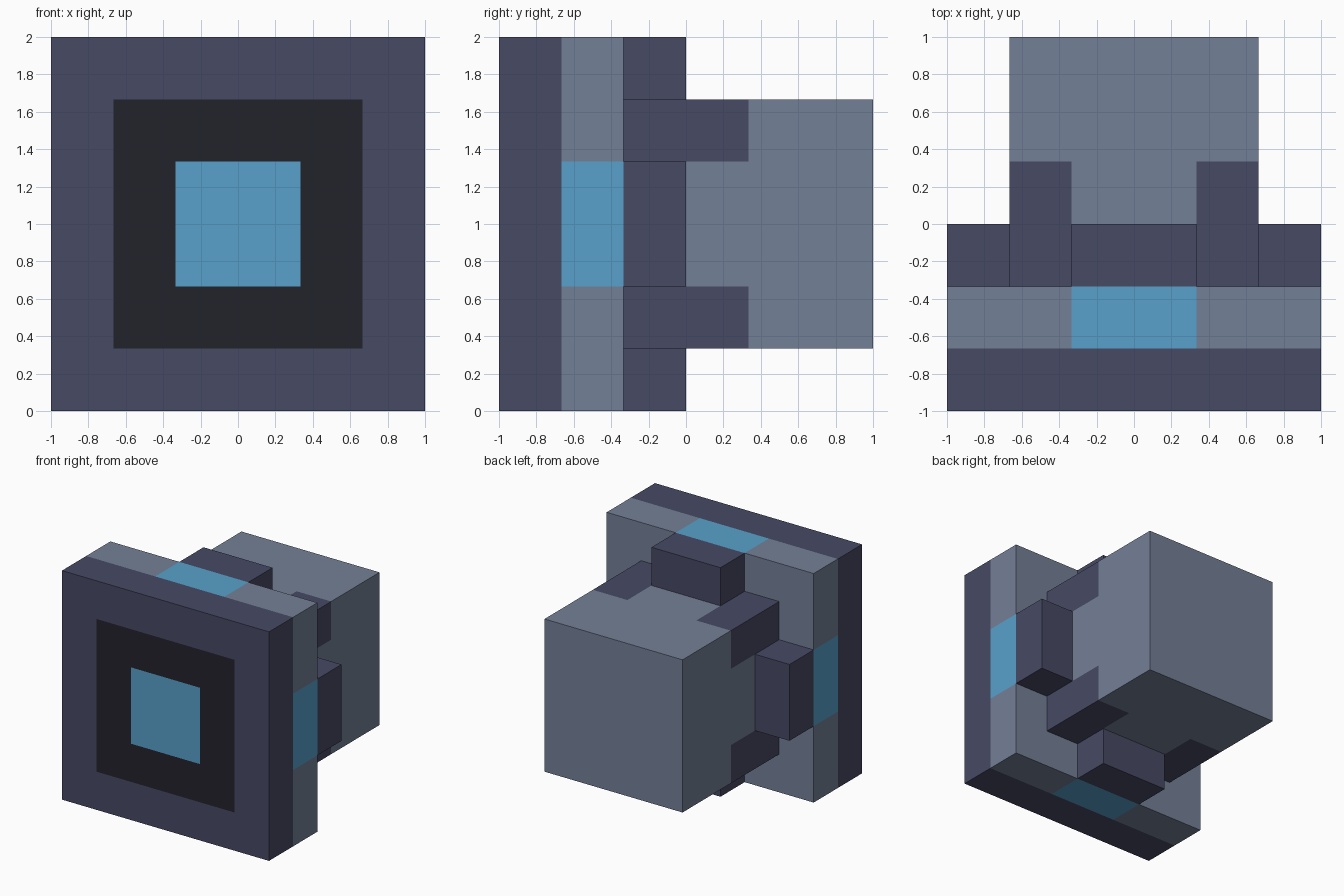
import bpy, bmesh
from mathutils import Vector

if "Cube" in bpy.data.objects:
    bpy.data.objects.remove(bpy.data.objects["Cube"])

T = 1 / 3  # one grid module


def material(name, rgb):
    lin = [((c / 255 + 0.055) / 1.055) ** 2.4 for c in rgb]
    m = bpy.data.materials.new(name)
    m.diffuse_color = (*lin, 1)
    m.use_nodes = True
    m.node_tree.nodes["Principled BSDF"].inputs["Base Color"].default_value = m.diffuse_color
    return m


MATS = [material("slate_grey", (116, 128, 151)), material("dark_indigo", (71, 74, 100)),
        material("near_black", (34, 34, 43)), material("sky_blue", (88, 161, 203))]
GREY, DARK, BLACK, BLUE = range(4)


def box(name, lo, hi, rule, cuts=()):
    """Box between two corners, sliced at (axis, position) cuts and coloured by rule."""
    lo, hi = Vector(lo), Vector(hi)
    bm = bmesh.new()
    bmesh.ops.create_cube(bm, size=1)
    for v in bm.verts:
        v.co = Vector([(lo[i] + hi[i]) / 2 + v.co[i] * (hi[i] - lo[i]) for i in range(3)])
    for axis, pos in cuts:
        co, no = Vector(), Vector()
        co[axis], no[axis] = pos, 1
        bmesh.ops.bisect_plane(bm, geom=bm.verts[:] + bm.edges[:] + bm.faces[:],
                               dist=1e-5, plane_co=co, plane_no=no)
    bm.normal_update()
    for f in bm.faces:
        f.material_index = rule(f.calc_center_median(), f.normal)
    me = bpy.data.meshes.new(name)
    bm.to_mesh(me)
    bm.free()
    for m in MATS:
        me.materials.append(m)
    ob = bpy.data.objects.new(name, me)
    bpy.context.collection.objects.link(ob)


# Front plate: square target on the front, banded rim, plain back
def plate_rule(c, n):
    r, s = max(abs(c.x), abs(c.z - 1)), min(abs(c.x), abs(c.z - 1))
    if n.y < -0.5:
        return BLUE if r < T else BLACK if r < 2 * T else DARK
    if n.y > 0.5:
        return GREY
    if c.y < -2 * T:
        return DARK
    return BLUE if s < T else GREY


grid = [(0, k * T) for k in (-2, -1, 1, 2)] + [(2, 1 + k * T) for k in (-2, -1, 1, 2)]
box("front_plate", (-1, -1, 0), (1, -T, 2), plate_rule, grid + [(1, -2 * T)])


# Rear body: dark patches along the corner edges near the plate
def body_rule(c, n):
    if abs(n.y) > 0.5 or c.y > T:
        return GREY
    return DARK if min(abs(c.x), abs(c.z - 1)) > T else GREY


box("rear_body", (-2 * T, -T, 1 - 2 * T), (2 * T, 1, 1 + 2 * T), body_rule,
    [(1, T)] + [(a, o + s * T) for a, o in ((0, 0), (2, 1)) for s in (-1, 1)])

# Four lugs behind the plate, one on each side of the body
for name, x, z in (("right_lug", 1, 0), ("left_lug", -1, 0), ("top_lug", 0, 1), ("bottom_lug", 0, -1)):
    cx, cz = x * 5 / 6, 1 + z * 5 / 6
    hx, hz = (T / 2, T) if x else (T, T / 2)
    box(name, (cx - hx, -T, cz - hz), (cx + hx, 0, cz + hz), lambda c, n: DARK)
